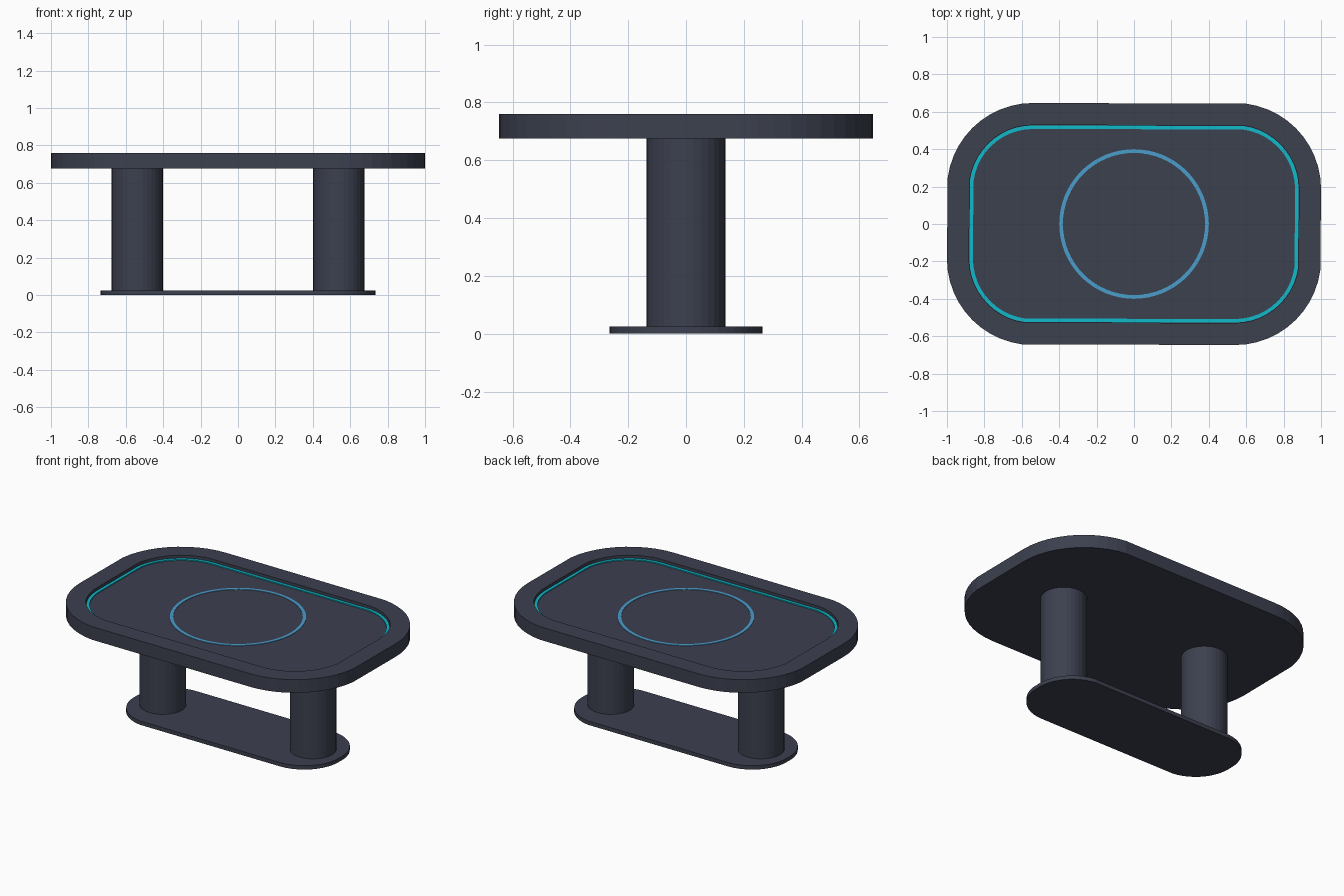
import bpy, bmesh
from math import cos, sin, pi

cube = bpy.data.objects.get("Cube")
if cube:
    bpy.data.objects.remove(cube, do_unlink=True)


def material(name, rgb):
    m = bpy.data.materials.new(name)
    m.use_nodes = True
    m.diffuse_color = (*rgb, 1)
    m.node_tree.nodes["Principled BSDF"].inputs["Base Color"].default_value = (*rgb, 1)
    return m


slate = material("dark slate", (0.045, 0.052, 0.078))
cyan = material("cyan light", (0.005, 0.48, 0.58))
blue = material("blue light", (0.07, 0.34, 0.60))


def rounded(hx, hy, r, steps=12):
    """Rounded rectangle outline; each corner stops one step before its end."""
    def outline(inset):
        pts = []
        for q, (sx, sy) in enumerate([(1, 1), (-1, 1), (-1, -1), (1, -1)]):
            for i in range(steps):
                a = (q + i / steps) * pi / 2
                pts.append((sx * (hx - r) + (r - inset) * cos(a),
                            sy * (hy - r) + (r - inset) * sin(a)))
        return pts
    return outline


def circle(r, sides, cx=0):
    def outline(inset):
        return [(cx + (r - inset) * cos(2 * pi * i / sides),
                 (r - inset) * sin(2 * pi * i / sides)) for i in range(sides)]
    return outline


def loft(name, outline, profile, mat, ring=False):
    """Sweep an (inset, z) profile round an outline; cap it or close it as a ring."""
    bm = bmesh.new()
    loops = [[bm.verts.new((x, y, z)) for x, y in outline(inset)] for inset, z in profile]
    pairs = list(zip(loops, loops[1:]))
    if ring:
        pairs.append((loops[-1], loops[0]))
    else:
        bm.faces.new(loops[0][::-1])
        bm.faces.new(loops[-1])
    for a, b in pairs:
        for i in range(len(a)):
            j = (i + 1) % len(a)
            bm.faces.new((a[i], a[j], b[j], b[i]))
    bmesh.ops.recalc_face_normals(bm, faces=bm.faces)
    me = bpy.data.meshes.new(name)
    bm.to_mesh(me)
    bm.free()
    me.materials.append(mat)
    ob = bpy.data.objects.new(name, me)
    bpy.context.collection.objects.link(ob)
    return ob


def band(width, low, high):
    return [(0, low), (0, high), (width, high), (width, low)]


FLOOR = 0.735

# Tabletop with a raised rim around a sunken surface
loft("tabletop", rounded(1.0, 0.647, 0.46),
     [(0, 0.675), (0, 0.76), (0.118, 0.76), (0.118, FLOOR)], slate)

# Light strip at the foot of the rim, and the ring inlay in the middle
loft("rim_light_strip", rounded(0.88, 0.527, 0.34),
     band(0.019, FLOOR - 0.002, FLOOR + 0.007), cyan, ring=True)
loft("centre_ring", circle(0.4, 64),
     band(0.02, FLOOR - 0.002, FLOOR + 0.003), blue, ring=True)

# Two columns on a shared floor plate
for side, name in ((1, "left_column"), (-1, "right_column")):
    loft(name, circle(0.137, 32, side * 0.538), [(0, 0.02), (0, 0.68)], slate)
loft("base_plate", rounded(0.735, 0.265, 0.25), [(0, 0), (0, 0.025)], slate)
